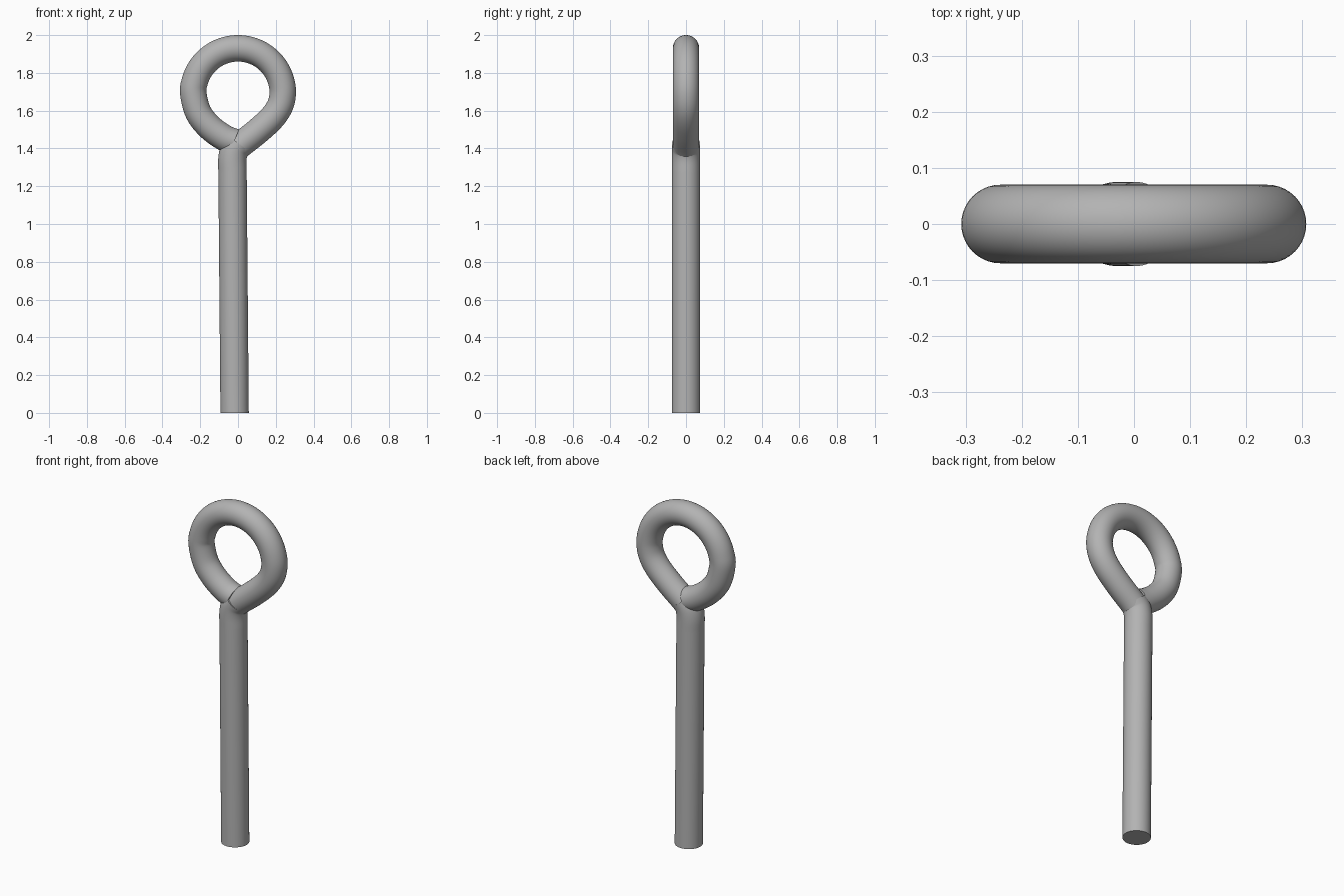
import bpy, bmesh, math
from mathutils import Vector

cube = bpy.data.objects.get("Cube")
if cube:
    bpy.data.objects.remove(cube, do_unlink=True)

steel = bpy.data.materials.new("grey_steel")
steel.use_nodes = True
GREY = (0.45, 0.45, 0.45, 1)
steel.diffuse_color = GREY
steel.node_tree.nodes["Principled BSDF"].inputs["Base Color"].default_value = GREY


def smooth_path(points, steps=5):
    """Catmull-Rom curve through points in the xz plane."""
    p = [Vector((x, 0, z)) for x, z in points]
    p = [2 * p[0] - p[1]] + p + [2 * p[-1] - p[-2]]
    out = []
    for a, b, c, d in zip(p, p[1:], p[2:], p[3:]):
        for i in range(steps):
            t = i / steps
            out.append(0.5 * (2 * b + (c - a) * t + (2 * a - 5 * b + 4 * c - d) * t * t
                              + (3 * b - a - 3 * c + d) * t ** 3))
    return out + [p[-2]]


def rod(name, path, radius, sides=40):
    """Sweep a round section along a path and cap both ends."""
    bm = bmesh.new()
    rings = []
    for i, point in enumerate(path):
        tangent = (path[min(i + 1, len(path) - 1)] - path[max(i - 1, 0)]).normalized()
        side = Vector((0, 1, 0))
        across = side.cross(tangent)
        angles = [2 * math.pi * k / sides for k in range(sides)]
        rings.append([bm.verts.new(point + radius * (math.cos(a) * across + math.sin(a) * side))
                      for a in angles])
    for low, high in zip(rings, rings[1:]):
        for k in range(sides):
            n = (k + 1) % sides
            bm.faces.new((low[k], low[n], high[n], high[k]))
    bm.faces.new(rings[0])
    bm.faces.new(rings[-1])
    bmesh.ops.recalc_face_normals(bm, faces=bm.faces)
    mesh = bpy.data.meshes.new(name)
    bm.to_mesh(mesh)
    bm.free()
    mesh.materials.append(steel)
    obj = bpy.data.objects.new(name, mesh)
    bpy.context.collection.objects.link(obj)
    bpy.ops.object.select_all(action='DESELECT')
    obj.select_set(True)
    bpy.context.view_layer.objects.active = obj
    bpy.ops.object.shade_smooth_by_angle(angle=math.radians(40))
    return obj


# Straight shank, leaning slightly, with its tip bending into the eye
shank = [Vector((-0.018, 0, 0))] + smooth_path([(-0.029, 1.27), (-0.03, 1.34), (-0.02, 1.39), (0.005, 1.425)])
rod("shank", shank, 0.075)

# Eye: half circle on top, two legs closing on the shank
R, CZ = 0.237, 1.693
arc = [(R * math.cos(math.pi * i / 12), CZ + R * math.sin(math.pi * i / 12)) for i in range(13)]
right_leg = [(-0.02, 1.39), (0.02, 1.425), (0.1, 1.488), (0.178, 1.56), (0.222, 1.625)]
left_leg = [(-0.21, 1.59), (-0.15, 1.513), (-0.075, 1.458), (-0.02, 1.435)]
rod("eye_loop", smooth_path(right_leg + arc + left_leg), 0.07)
